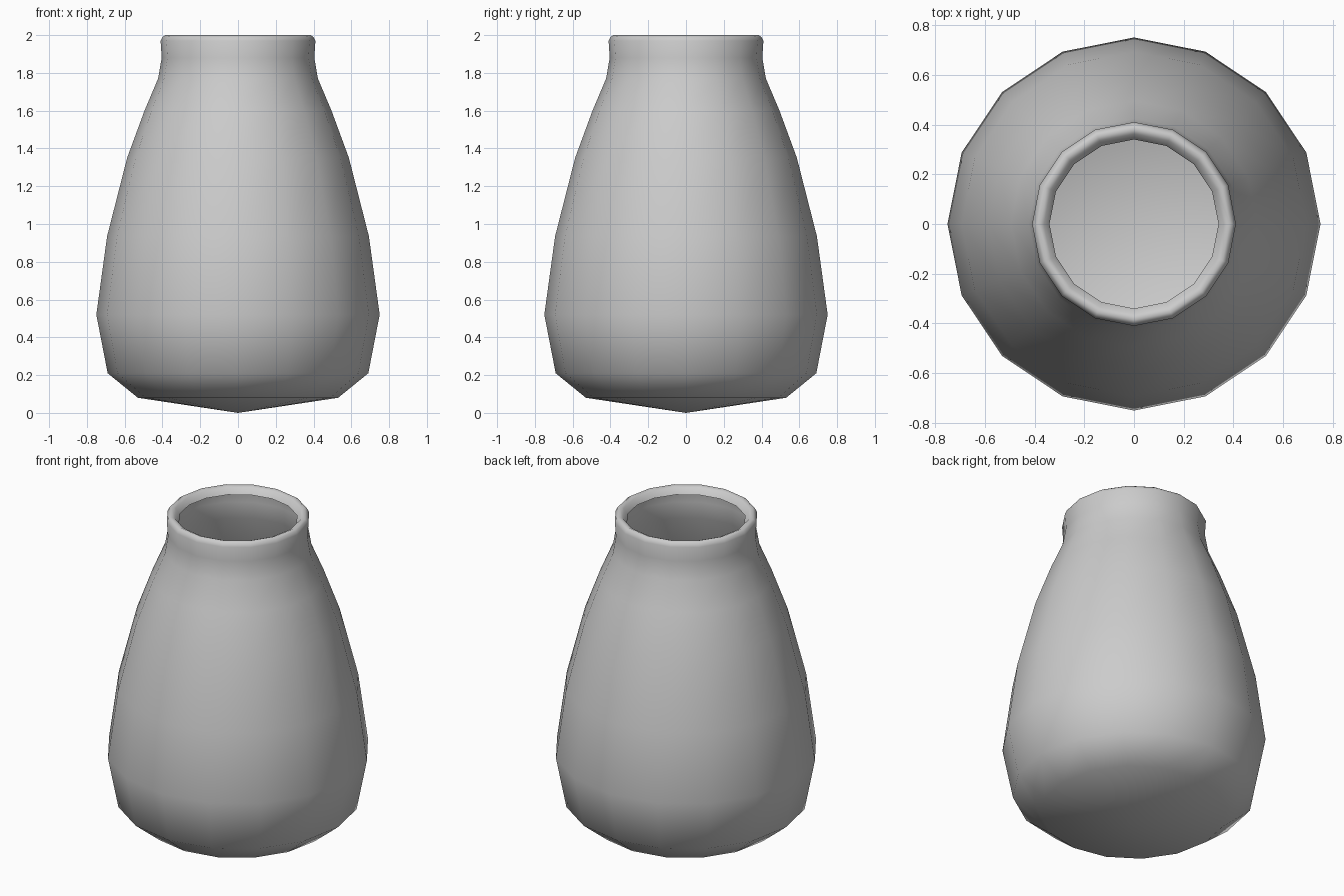
import bpy, bmesh, math

if "Cube" in bpy.data.objects:
    bpy.data.objects.remove(bpy.data.objects["Cube"])

SIDES = 16

# Half-section (radius, height): pointed base, belly, neck, rolled-in lip
PROFILE = [(0.53, 0.08), (0.69, 0.21), (0.75, 0.52), (0.693, 0.935),
           (0.587, 1.35), (0.495, 1.60), (0.423, 1.77), (0.404, 1.88),
           (0.41, 1.97), (0.40, 1.99), (0.385, 2.0), (0.362, 1.99),
           (0.34, 1.955)]


def lathe(name, profile, sides):
    bm = bmesh.new()
    tip = bm.verts.new((0, 0, 0))
    rings = []
    for r, z in profile:
        rings.append([bm.verts.new((r * math.cos(2 * math.pi * i / sides),
                                    r * math.sin(2 * math.pi * i / sides), z))
                      for i in range(sides)])
    for i in range(sides):
        j = (i + 1) % sides
        bm.faces.new((tip, rings[0][j], rings[0][i]))
        for lo, hi in zip(rings, rings[1:]):
            bm.faces.new((lo[i], lo[j], hi[j], hi[i]))
    for f in bm.faces:
        f.smooth = True
    mesh = bpy.data.meshes.new(name)
    bm.to_mesh(mesh)
    bm.free()
    obj = bpy.data.objects.new(name, mesh)
    bpy.context.collection.objects.link(obj)
    return obj


# Open, single-walled vase
lathe("vase", PROFILE, SIDES)
